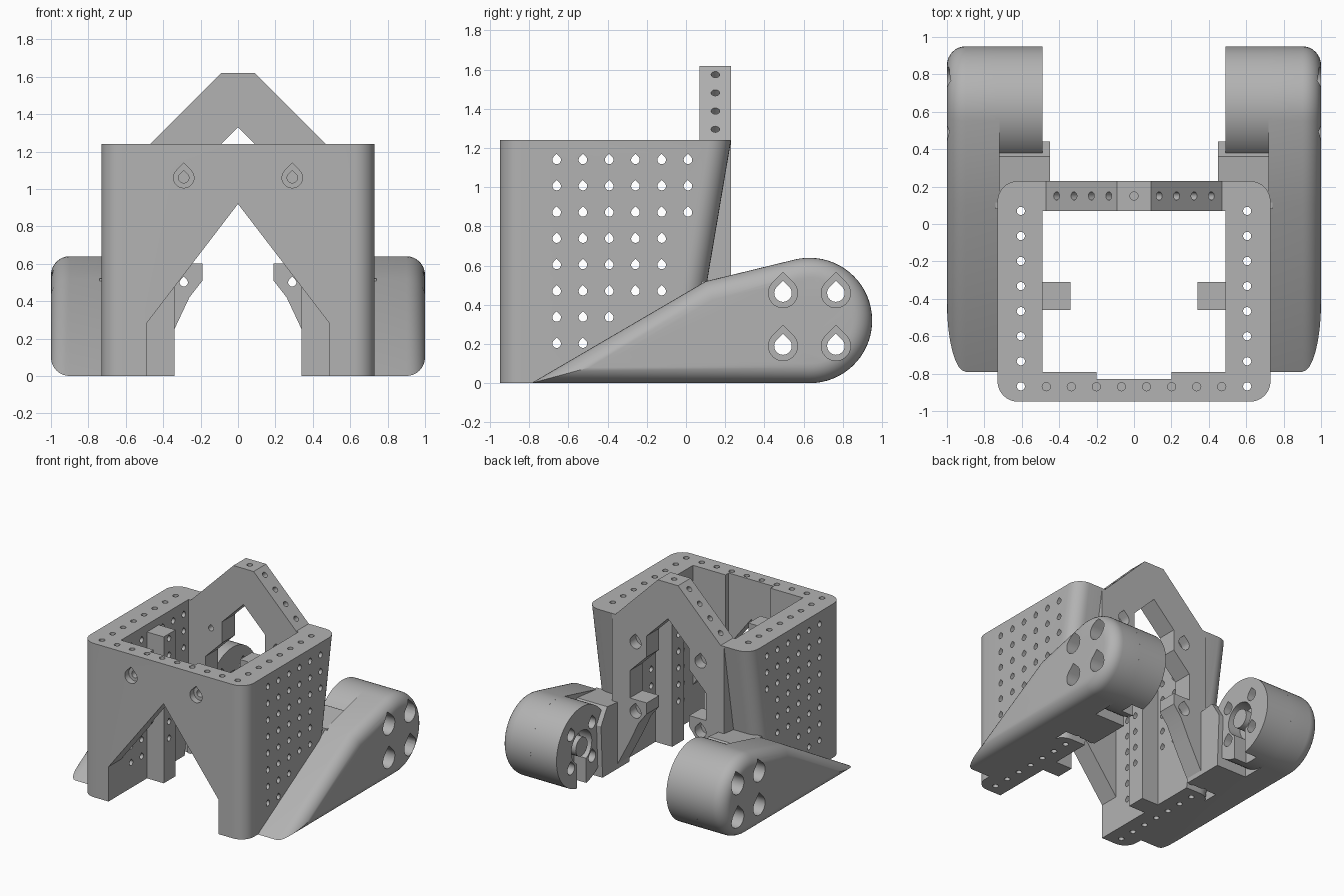
import bpy, bmesh
from math import sin, cos, pi
from mathutils import Matrix, Vector

if "Cube" in bpy.data.objects:
    bpy.data.objects.remove(bpy.data.objects["Cube"], do_unlink=True)

grey = bpy.data.materials.new("plain_grey")
grey.use_nodes = True
grey.diffuse_color = (0.45, 0.45, 0.45, 1)
grey.node_tree.nodes["Principled BSDF"].inputs["Base Color"].default_value = grey.diffuse_color

AXES = {"x": lambda u, v, w: (w, u, v),
        "y": lambda u, v, w: (u, w, v),
        "z": lambda u, v, w: (u, v, w)}


def loft(bm, axis, rings):
    """Join outlines, given as (points, position along axis), into a closed solid."""
    loops = [[bm.verts.new(AXES[axis](u, v, w)) for u, v in pts] for pts, w in rings]
    n = len(loops[0])
    bm.faces.new(loops[0])
    bm.faces.new(loops[-1])
    for a, b in zip(loops, loops[1:]):
        for i in range(n):
            bm.faces.new((a[i], a[(i + 1) % n], b[(i + 1) % n], b[i]))
    return [v for loop in loops for v in loop]


def prism(bm, axis, pts, a, b):
    return loft(bm, axis, [(pts, a), (pts, b)])


def rect(u0, v0, u1, v1):
    return [(u0, v0), (u1, v0), (u1, v1), (u0, v1)]


def arc(cu, cv, r, a0, a1, n):
    return [(cu + r * cos(a0 + (a1 - a0) * i / n), cv + r * sin(a0 + (a1 - a0) * i / n))
            for i in range(n + 1)]


def circle(cu, cv, r, n):
    return arc(cu, cv, r, 0, 2 * pi, n)[:-1]


def teardrop(cu, cv, r):
    return arc(cu, cv, r, 0.75 * pi, 2.25 * pi, 14) + [(cu, cv + 1.41 * r)]


def make(name, bm, cutters=(), mirror=False, helper=False):
    bmesh.ops.recalc_face_normals(bm, faces=bm.faces)
    mesh = bpy.data.meshes.new(name)
    bm.to_mesh(mesh)
    bm.free()
    ob = bpy.data.objects.new(name, mesh)
    bpy.context.collection.objects.link(ob)
    if helper:
        ob.hide_render = True
        return ob
    mesh.materials.append(grey)
    if mirror:
        ob.modifiers.new("mirror", "MIRROR")
    for c in cutters:
        m = ob.modifiers.new("cut", "BOOLEAN")
        m.operation, m.solver, m.object = "DIFFERENCE", "EXACT", c
    dg = bpy.context.evaluated_depsgraph_get()
    done = bpy.data.meshes.new_from_object(ob.evaluated_get(dg))
    ob.modifiers.clear()
    ob.data = done
    done.materials.clear()
    done.materials.append(grey)
    bpy.ops.object.select_all(action="DESELECT")
    ob.select_set(True)
    bpy.context.view_layer.objects.active = ob
    bpy.ops.object.shade_smooth_by_angle(angle=0.5)
    return ob


HUB_Y, HUB_Z, HUB_R = 0.63, 0.32, 0.32

# Narrow holes: side grid, rim, arch and wheel pod
bm = bmesh.new()
for col, count in enumerate((8, 8, 7, 6, 6, 3)):
    for row in range(count):
        prism(bm, "x", teardrop(-0.66 + 0.134 * col, 1.14 - 0.134 * row, 0.022), -0.8, 0.8)
for s in (-1, 1):
    for i in range(8):
        prism(bm, "z", circle(0.605 * s, 0.07 - 0.134 * i, 0.022, 16), -0.1, 1.4)
    for i in range(4):
        prism(bm, "z", circle(s * (0.067 + 0.134 * i), -0.87, 0.022, 16), 1.1, 1.4)
        x = 0.135 + 0.093 * i
        vs = prism(bm, "z", circle(0, 0, 0.022, 16), -0.12, 0.1)
        turn = Matrix.Translation((s * x, 0.15, 1.71 - x)) @ Matrix.Rotation(s * pi / 4, 4, "Y")
        bmesh.ops.transform(bm, matrix=turn, verts=vs)
    prism(bm, "y", teardrop(0.29 * s, 1.06, 0.028), -1, -0.82)
    for z in (0.5, 1.06):
        prism(bm, "y", teardrop(0.29 * s, z, 0.022), 0, 0.3)
    for y in (0.495, 0.765):
        for z in (0.19, 0.46):
            prism(bm, "x", teardrop(y, z, 0.045), 0.4 * s, 1.1 * s)
prism(bm, "z", circle(0, 0.15, 0.022, 16), 1.5, 1.7)
holes = make("hole_cutter", bm, helper=True)

# Wide counterbores
bm = bmesh.new()
for s in (-1, 1):
    prism(bm, "y", teardrop(0.29 * s, 1.06, 0.055), -1, -0.9)
    for z in (0.5, 1.06):
        prism(bm, "y", teardrop(0.29 * s, z, 0.05), 0.15, 0.3)
    for y in (0.495, 0.765):
        for z in (0.19, 0.46):
            prism(bm, "x", teardrop(y, z, 0.075), 0.8 * s, 1.1 * s)
bores = make("bore_cutter", bm, helper=True)

# Hollow and front opening of the shell
bm = bmesh.new()
prism(bm, "z", [(-0.49, 0.6), (-0.49, -0.79), (-0.2, -0.79), (-0.2, -0.83),
                (0.2, -0.83), (0.2, -0.79), (0.49, -0.79), (0.49, 0.6)], -0.1, 1.4)
hollow = make("hollow_cutter", bm, helper=True)
bm = bmesh.new()
prism(bm, "y", [(-0.49, -0.1), (0.49, -0.1), (0.49, 0.28), (0, 0.92), (-0.49, 0.28)], -1.1, -0.6)
opening = make("opening_cutter", bm, helper=True)

# Shell with rounded corners and a slanted rear
bm = bmesh.new()
outline = []
for k, (x, y) in enumerate(((0.62, 0.12), (-0.62, 0.12), (-0.62, -0.84), (0.62, -0.84))):
    outline += arc(x, y, 0.11, k * pi / 2, (k + 1) * pi / 2, 8)
for v in prism(bm, "z", outline, 0, 1.24):
    if v.co.z == 0 and v.co.y > 0:
        v.co.y -= 0.21
make("shell", bm, (hollow, opening, bores, holes))

# Rear arch with screw lugs
bm = bmesh.new()
half = [(0.09, 1.62), (0.47, 1.24), (0.5, 1.24), (0.5, 0), (0.47, 0), (0.34, 0.25),
        (0.26, 0.42), (0.19, 0.51), (0.19, 0.6), (0.34, 0.6), (0.34, 0.82),
        (0.19, 0.97), (0.19, 1.14)]
prism(bm, "y", half + [(0, 1.33)] + [(-x, z) for x, z in reversed(half)], 0.07, 0.23)
make("rear_arch", bm, (bores, holes))

# Inner ribs
bm = bmesh.new()
prism(bm, "z", rect(0.34, -0.46, 0.5, -0.31), 0, 1.18)
make("inner_ribs", bm, (holes,), mirror=True)

# Connectors between shell and pods
bm = bmesh.new()
prism(bm, "x", [(0.08, 0), (0.42, 0), (0.44, 0.42), (0.36, 0.55), (0.08, 0.52)], 0.45, 0.74)
make("pod_connectors", bm, (holes,), mirror=True)


def inset(pts, d):
    """Move every side of a counter-clockwise outline inwards by d."""
    out = []
    for i, p in enumerate(pts):
        p, a, b = Vector(p), Vector(pts[i - 1]), Vector(pts[(i + 1) % len(pts)])
        e, f = (p - a).normalized(), (b - p).normalized()
        n, m = Vector((-e.y, e.x)), Vector((-f.y, f.x))
        q = p + (n + m) * (d / (1 + n.dot(m)))
        out.append((q.x, q.y))
    return out


# Pods: tapered side with a rounded outer rim
bm = bmesh.new()
side = [(-0.79, 0)] + arc(HUB_Y, HUB_Z, HUB_R, -pi / 2, 0.58 * pi, 36) + [(0.1, 0.52)]
rings = [(side, 0.72)]
for k in range(9):
    t = k / 8 * pi / 2
    rings.append((inset(side, 0.1 * (1 - cos(t))), 0.9 + 0.1 * sin(t)))
loft(bm, "x", rings)
make("pod_sides", bm, (bores, holes), mirror=True)

# Pod hubs with a keyhole recess on the inner face
bm = bmesh.new()
key = arc(HUB_Y, HUB_Z, 0.13, -0.35 * pi, 1.35 * pi, 28)
key += [(key[-1][0], -0.1), (key[0][0], -0.1)]
for s in (-1, 1):
    prism(bm, "x", key, 0.4 * s, 0.6 * s)
recess = make("recess_cutter", bm, helper=True)
bm = bmesh.new()
prism(bm, "x", circle(HUB_Y, HUB_Z, HUB_R, 64), 0.49, 0.74)
make("pod_hubs", bm, (recess, holes), mirror=True)
bm = bmesh.new()
prism(bm, "x", circle(HUB_Y, HUB_Z, 0.075, 24), 0.49, 0.62)
make("hub_bosses", bm, mirror=True)

for cutter in (holes, bores, hollow, opening, recess):
    bpy.data.objects.remove(cutter, do_unlink=True)
